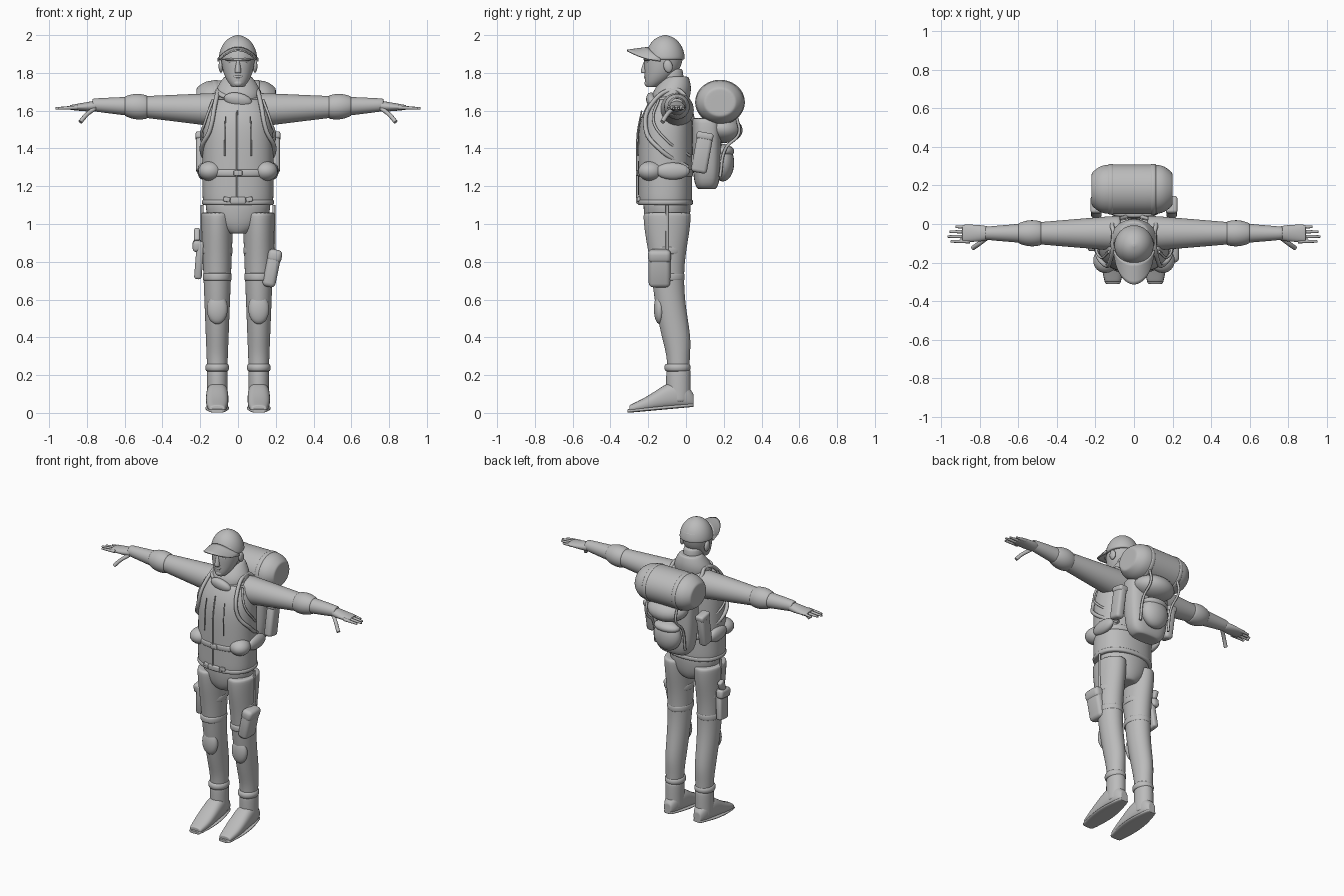
import bpy, bmesh, math
from mathutils import Matrix, Vector, Euler

cube = bpy.data.objects.get("Cube")
if cube:
    bpy.data.objects.remove(cube, do_unlink=True)

SHADE = (0.5, 0.5, 0.5, 1)
grey = bpy.data.materials.new("plain grey")
grey.use_nodes = True
grey.diffuse_color = SHADE
grey.node_tree.nodes["Principled BSDF"].inputs["Base Color"].default_value = SHADE


def add_object(name, data, mirror):
    data.materials.append(grey)
    ob = bpy.data.objects.new(name, data)
    bpy.context.collection.objects.link(ob)
    if mirror:
        ob.modifiers.new("mirror", 'MIRROR').use_mirror_merge = False
    return ob


def finish(name, bm, mirror=False):
    bmesh.ops.recalc_face_normals(bm, faces=bm.faces)
    for face in bm.faces:
        face.smooth = True
    mesh = bpy.data.meshes.new(name)
    bm.to_mesh(mesh)
    bm.free()
    return add_object(name, mesh, mirror)


def outline(angle, power):
    """Point on a unit superellipse."""
    c, s = math.cos(angle), math.sin(angle)
    return [math.copysign(abs(w) ** (2 / power), w) for w in (c, s)]


def loft(name, axis, rings, centre=0, mirror=False, sides=20, power=2.0):
    """Skin rings (position, second centre, first radius, second radius) along an axis."""
    bm = bmesh.new()
    # a slightly smaller ring at each end keeps the rims crisp
    caps = [(pos, mid, ru * 0.9, rv * 0.9) for pos, mid, ru, rv in (rings[0], rings[-1])]
    loops = []
    for pos, mid, ru, rv in [caps[0], *rings, caps[-1]]:
        loop = []
        for i in range(sides):
            cu, cv = outline(math.tau * i / sides, power)
            u, v = centre + ru * cu, mid + rv * cv
            loop.append(bm.verts.new({'x': (pos, u, v), 'y': (u, pos, v), 'z': (u, v, pos)}[axis]))
        loops.append(loop)
    for low, high in zip(loops, loops[1:]):
        for i in range(sides):
            j = (i + 1) % sides
            bm.faces.new((low[i], low[j], high[j], high[i]))
    bm.faces.new(loops[0])
    bm.faces.new(loops[-1])
    ob = finish(name, bm, mirror)
    subsurf = ob.modifiers.new("smooth", 'SUBSURF')
    subsurf.levels = subsurf.render_levels = 2


def blob(name, location, size, rotation=(0, 0, 0), mirror=False):
    bm = bmesh.new()
    bmesh.ops.create_uvsphere(bm, u_segments=24, v_segments=14, radius=1)
    bm.transform(Matrix.LocRotScale(Vector(location), Euler(rotation), Vector(size)))
    finish(name, bm, mirror)


def box(name, location, size, rotation=(0, 0, 0), mirror=False):
    """Box with softly rounded edges, in proportion to its thinnest side."""
    bm = bmesh.new()
    bmesh.ops.create_cube(bm, size=1)
    bm.transform(Matrix.LocRotScale(Vector(location), Euler(rotation), Vector(size)))
    bevel = finish(name, bm, mirror).modifiers.new("bevel", 'BEVEL')
    bevel.width, bevel.segments = min(size) / 3, 3


def cord(name, points, depth, mirror=False):
    curve = bpy.data.curves.new(name, 'CURVE')
    curve.dimensions, curve.bevel_depth, curve.bevel_resolution = '3D', depth, 2
    curve.use_fill_caps = True
    spline = curve.splines.new('BEZIER')
    spline.bezier_points.add(len(points) - 1)
    for knot, point in zip(spline.bezier_points, points):
        knot.co = point
        knot.handle_left_type = knot.handle_right_type = 'AUTO'
    add_object(name, curve, mirror)


# Rules for the cross-sections of the body parts
JACKET_POWER = 2.3


def jacket_ring(z, extra=0):
    taper = ((z - 1.1) / 0.6) ** 8
    return z, 0.05 * taper - 0.11, 0.19 - 0.08 * taper + extra, 0.145 - 0.06 * taper + extra


def on_jacket(degrees, z):
    z, mid, width, depth = jacket_ring(z, 0.005)
    cu, cv = outline(math.radians(degrees), JACKET_POWER)
    return width * cu, mid + depth * cv, z


def arm_ring(x, extra=0):
    radius = 0.1 - 0.085 * x + extra
    return x, 1.6 + 0.04 * x, radius, radius


def foot_ring(y, height, extra=0):
    bottom = 0.09 * (y + 0.31)
    width = 0.06 * math.sqrt(1 - ((y + 0.14) / 0.19) ** 4) + extra
    return y, bottom + height / 2, width, height / 2


def bedroll_ring(x, extra=0):
    radius = 0.13 * (1 - abs((x + 0.01) / 0.24) ** 8) + extra
    return x, 1.645, radius, radius * 0.9


# Jacket, trousers and boots
LEG = 0.11
loft("jacket", 'z', [jacket_ring(1.1 + 0.08 * i) for i in range(8)], power=JACKET_POWER)
loft("jacket_hem", 'z', [jacket_ring(z, 0.005) for z in (1.1, 1.13)], power=JACKET_POWER)
loft("pelvis", 'z', [(0.95, -0.1, 0.07, 0.09), (1, -0.1, 0.16, 0.12), (1.12, -0.1, 0.18, 0.13)])
leg_profile = ((0.2, -0.04, 0.06), (0.3, -0.04, 0.06), (0.4, -0.05, 0.08), (0.6, -0.09, 0.08),
               (0.8, -0.1, 0.09), (0.95, -0.1, 0.12), (1.06, -0.1, 0.13))
loft("leg", 'z', [(z, y, 0.045 + 0.04 * z, depth) for z, y, depth in leg_profile], LEG, True)
for z in (0.7, 0.84):
    loft("thigh_band", 'z', [(h, -0.1, 0.05 + 0.04 * z, 0.095) for h in (z, z + 0.04)], LEG, True)
blob("knee_pad", (LEG, -0.14, 0.55), (0.055, 0.03, 0.08), mirror=True)
loft("boot_shaft", 'z', [(z, -0.04, 0.056, 0.066) for z in (0.06, 0.14, 0.23)], LEG, True)
loft("boot_cuff", 'z', [(0.24 + 0.02 * i, -0.045, 0.067 - 0.008 * abs(i), 0.073 - 0.008 * abs(i))
                        for i in (-1, 0, 1)], LEG, True)
foot_profile = ((0.04, 0.07), (0, 0.13), (-0.08, 0.15), (-0.15, 0.11), (-0.22, 0.07), (-0.3, 0.04))
loft("boot_foot", 'y', [foot_ring(y, height) for y, height in foot_profile], LEG, True, power=2.5)
loft("boot_sole", 'y', [foot_ring(y, 0.02, 0.005) for y in (0.04, -0.08, -0.2, -0.31)], LEG, True, power=3)

# Arms, rolled cuffs and hands
ARM = -0.048
loft("sleeve", 'x', [arm_ring(x) for x in (0.07, 0.2, 0.35, 0.5, 0.65, 0.77)], ARM, True)
loft("rolled_cuff", 'x', [arm_ring(0.54 + 0.03 * i, 0.015 - 0.003 * i * i) for i in (-2, -1, 0, 1, 2)], ARM, True)
loft("palm", 'x', [(0.75, 1.625, 0.035, 0.03), (0.8, 1.62, 0.045, 0.025), (0.89, 1.617, 0.046, 0.013)], ARM, True)
for k, tip in enumerate((0.925, 0.955, 0.967, 0.95)):
    loft("finger", 'x', [(0.85 + (tip - 0.85) * t, 1.617 - 0.005 * t, 0.012 - 0.005 * t, 0.012 - 0.005 * t)
                         for t in (0, 0.6, 1)], -0.015 - 0.025 * k, True, sides=8)
cord("thumb", [(0.76, -0.07, 1.61), (0.8, -0.1, 1.58), (0.835, -0.125, 1.54)], 0.012, True)

# Head and face
loft("neck", 'z', [(1.64, -0.065, 0.065, 0.065), (1.82, -0.08, 0.06, 0.065)])
loft("head", 'z', [(1.725, -0.18, 0.03, 0.03), (1.75, -0.16, 0.055, 0.06), (1.8, -0.13, 0.08, 0.09),
                   (1.86, -0.12, 0.09, 0.105), (1.93, -0.11, 0.095, 0.1)])
loft("nose", 'z', [(1.8, -0.22, 0.018, 0.018), (1.81, -0.22, 0.018, 0.024), (1.87, -0.21, 0.009, 0.01)], sides=10)
blob("brow", (0, -0.2, 1.87), (0.07, 0.025, 0.01))
blob("eye", (0.035, -0.2, 1.85), (0.016, 0.01, 0.008), mirror=True)
blob("lips", (0, -0.21, 1.78), (0.026, 0.012, 0.009))
blob("chin", (0, -0.2, 1.745), (0.026, 0.02, 0.02))
blob("ear", (0.09, -0.095, 1.835), (0.013, 0.024, 0.034), (0.2, 0, 0), True)

# Cap with a drooping brim
dome = [(math.sin(0.3 * i), math.cos(0.3 * i)) for i in range(6)]
loft("cap", 'z', [(1.87 + 0.13 * s, -0.11, 0.105 * c, 0.107 * c) for s, c in dome])
blob("cap_button", (0, -0.11, 1.99), (0.01, 0.01, 0.01))
bm = bmesh.new()
bmesh.ops.create_grid(bm, x_segments=20, y_segments=6, size=1)
for vert in bm.verts:
    u, t = vert.co.x, (vert.co.y + 1) / 2
    root = -0.105 - 0.095 * math.sqrt(1 - 0.9 * u * u)
    reach = 0.112 * t * math.sqrt(max(0, 1 - u * u))
    vert.co = (0.1 * u, root - reach, 1.93 - 0.055 * u * u - 0.015 * t)
finish("cap_brim", bm).modifiers.new("thickness", 'SOLIDIFY').thickness = 0.008

# Scarf and jacket details
loft("scarf", 'z', [(1.63, -0.085, 0.105, 0.095), (1.68, -0.08, 0.13, 0.105),
                    (1.73, -0.065, 0.11, 0.095), (1.78, -0.05, 0.075, 0.065)])
blob("scarf_fold", (0, -0.1, 1.685), (0.125, 0.09, 0.025), (0.35, 0.15, 0))
blob("scarf_drape", (0, -0.18, 1.655), (0.075, 0.03, 0.04), (0.3, 0.2, 0))
cord("front_seam", [on_jacket(-91, 1.12 + 0.12 * i) for i in range(5)], 0.004)
cord("pocket_seam", [on_jacket(-72, 1.36 + 0.07 * i) for i in range(4)], 0.003, True)
box("hem_buckle", (0, -0.255, 1.125), (0.08, 0.02, 0.035))
box("hem_tab", (0.06, -0.25, 1.13), (0.035, 0.015, 0.025), (0, -0.2, 0), True)

# Waist belt and pouches
loft("waist_belt", 'z', [jacket_ring(z, 0.006) for z in (1.25, 1.29)], power=JACKET_POWER)
box("belt_buckle", (0, -0.257, 1.27), (0.045, 0.016, 0.03))
blob("belt_pouch", (0.145, -0.185, 1.28), (0.065, 0.07, 0.053), (0, 0, 0.5), True)
blob("hip_pad", (0.185, -0.07, 1.28), (0.03, 0.09, 0.045), mirror=True)

# Backpack, lid, pockets and bedroll
pack_profile = ((1.185, 0.6), (1.22, 0.9), (1.4, 1), (1.56, 1))
loft("backpack", 'z', [(z, 0.11, 0.15 * k, 0.08 * k) for z, k in pack_profile], power=3)
blob("backpack_lid", (0, 0.19, 1.505), (0.135, 0.11, 0.075), (-0.15, 0, 0))
blob("rear_pocket", (0, 0.195, 1.325), (0.095, 0.06, 0.1))
blob("rear_pocket_flap", (0, 0.2, 1.385), (0.09, 0.055, 0.035))
LEAN = (-0.18, 0, 0)
box("side_pocket", (0.195, 0.085, 1.375), (0.055, 0.085, 0.21), LEAN, True)
box("side_pocket_cap", (0.195, 0.1, 1.465), (0.06, 0.09, 0.04), LEAN, True)
loft("bedroll", 'x', [bedroll_ring(0.042 * i - 0.01) for i in range(-5, 6)], 0.18, sides=24)
for x in (-0.12, 0.1):
    loft("bedroll_strap", 'x', [bedroll_ring(x + side, 0.004) for side in (-0.015, 0.015)], 0.18, sides=24)
    cord("pack_strap", [(x, 0.27, 1.56), (x, 0.28, 1.48), (x, 0.21, 1.4), (x, 0.18, 1.25)], 0.008)
shoulder_path = ((80, 1.55), (40, 1.67), (0, 1.71), (-45, 1.63), (-42, 1.5), (-10, 1.4), (50, 1.3))
cord("shoulder_strap", [on_jacket(*step) for step in shoulder_path], 0.012, True)
armhole_path = ((-30, 1.66), (-25, 1.55), (0, 1.45), (60, 1.36))
cord("armhole_strap", [on_jacket(*step) for step in armhole_path], 0.007, True)

# Thigh pouch on the left, holster on the right
TILT = (0, 0.2, 0)
box("thigh_pouch", (0.18, -0.14, 0.765), (0.07, 0.115, 0.2), TILT)
box("thigh_pouch_flap", (0.195, -0.14, 0.83), (0.075, 0.12, 0.07), TILT)
box("holster", (-0.205, -0.09, 0.81), (0.04, 0.085, 0.2), (0.1, 0.08, 0))
box("holster_top", (-0.215, -0.09, 0.885), (0.05, 0.1, 0.06), (0.1, 0, 0))
box("holster_grip", (-0.217, -0.07, 0.94), (0.03, 0.045, 0.075), (-0.4, 0, 0))
for x in (-0.19, 0.19):
    cord("thigh_hanger", [(x, -0.1, 0.86), (x, -0.1, 1.1)], 0.008)
